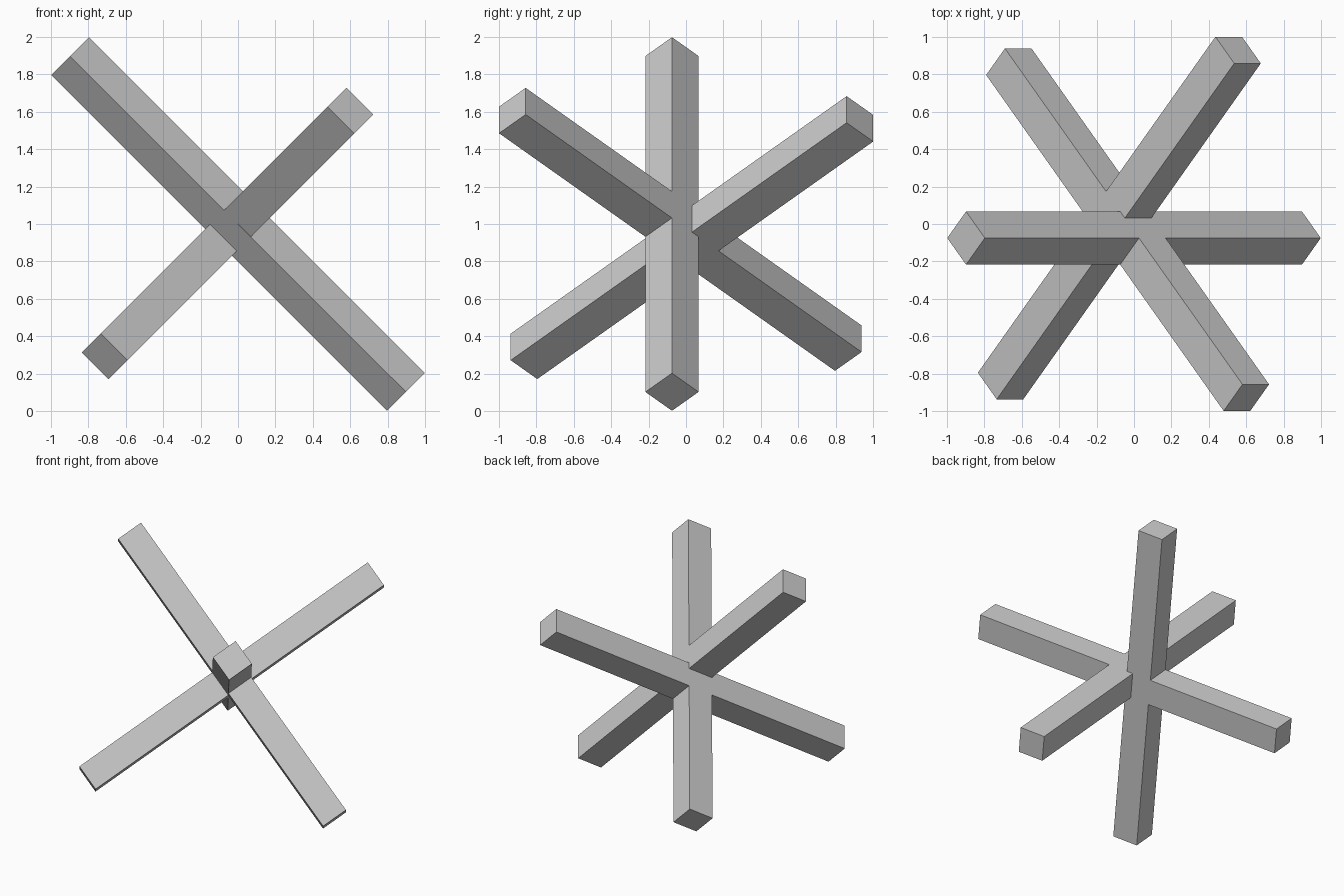
import bpy
from mathutils import Matrix, Vector

if "Cube" in bpy.data.objects:
    bpy.data.objects.remove(bpy.data.objects["Cube"])

# Three mutually perpendicular axes of the tilted cross
R = 0.5 ** 0.5
a, b, c = Vector((R, 0, -R)), Vector((0.5, R, 0.5)), Vector((0.5, -R, 0.5))
frame = Matrix((a, b, c)).transposed().to_4x4()
LENGTH, SIDE = 2.54, 0.201


def beam(name, axis, offset):
    """Square beam along one frame axis, offset in frame coordinates."""
    size = [SIDE] * 3
    size[axis] = LENGTH
    bpy.ops.mesh.primitive_cube_add(size=1)
    ob = bpy.context.object
    ob.name = name
    place = Matrix.Translation((0, 0, 1)) @ frame @ Matrix.Translation(offset)
    ob.data.transform(place @ Matrix.Diagonal((*size, 1)))
    if place.determinant() < 0:
        ob.data.flip_normals()
    return ob


# Level beam and the two beams crossing it
beam("side_beam", 0, (0.0, -0.053, 0.053))
beam("rear_rising_beam", 1, (-0.004, -0.053, -0.098))
beam("front_rising_beam", 2, (-0.004, -0.053, -0.010))
